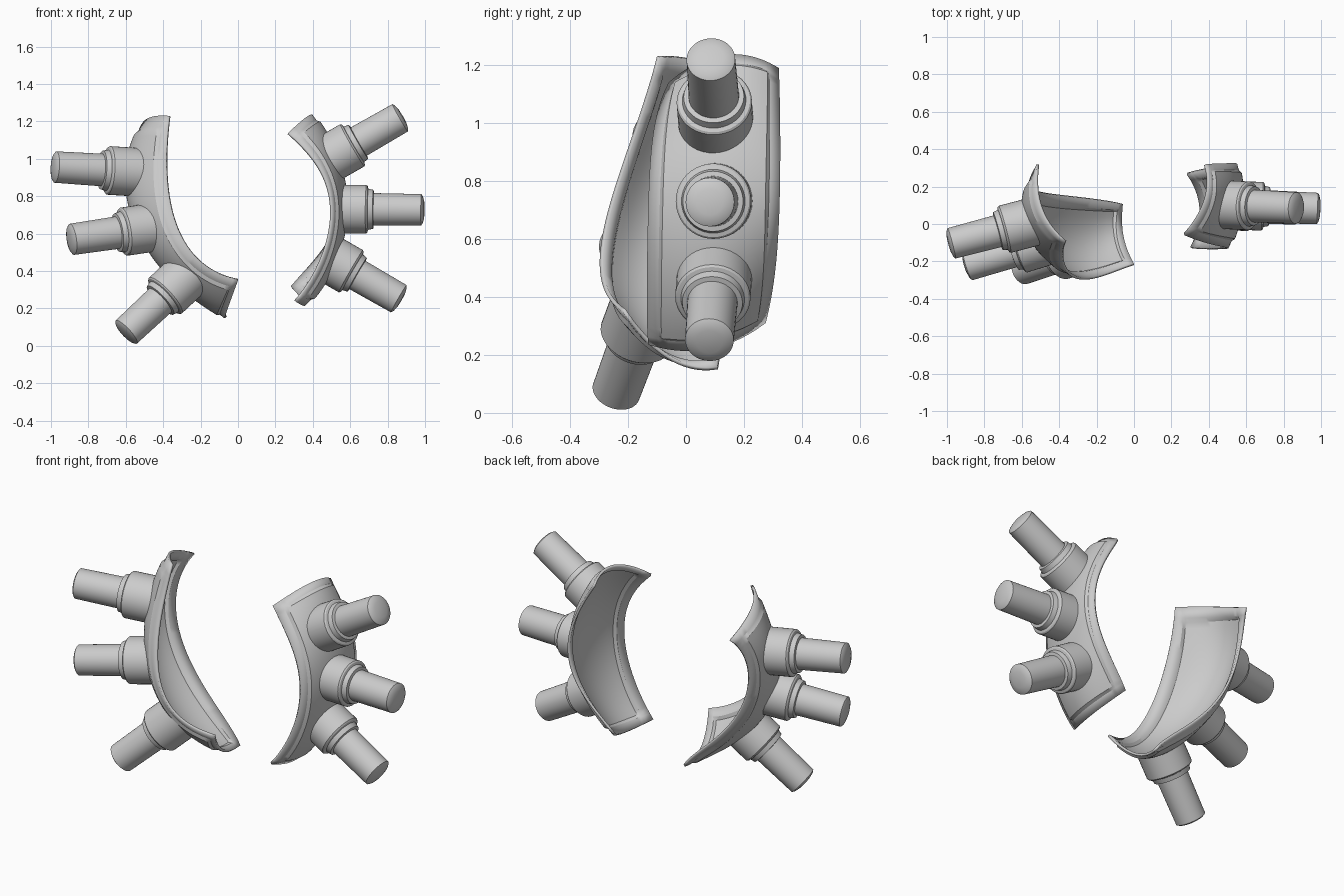
import bpy, bmesh, math
from mathutils import Vector
from mathutils.bvhtree import BVHTree

if "Cube" in bpy.data.objects:
    bpy.data.objects.remove(bpy.data.objects["Cube"])


def lagrange(pts, t):
    """Smooth curve through evenly spaced points."""
    n = len(pts) - 1
    out = Vector((0, 0, 0))
    for i, p in enumerate(pts):
        w = 1.0
        for j in range(n + 1):
            if j != i:
                w *= (t * n - j) / (i - j)
        out += w * Vector(p)
    return out


def finish(name, bm, angle):
    me = bpy.data.meshes.new(name)
    bm.to_mesh(me)
    bm.free()
    ob = bpy.data.objects.new(name, me)
    bpy.context.collection.objects.link(ob)
    bpy.ops.object.select_all(action='DESELECT')
    ob.select_set(True)
    bpy.context.view_layer.objects.active = ob
    bpy.ops.object.shade_smooth_by_angle(angle=math.radians(angle))
    return ob


def cuts(rim, step, n):
    a = rim + step
    mid = [a + (1 - 2 * a) * i / n for i in range(n + 1)]
    return [0, rim] + mid + [1 - rim, 1]


def shell(name, front, spine, back, outward):
    """Cupped plate lofted through three long curves, with a stepped rim."""
    out = Vector(outward)
    us, vs = cuts(0.038, 0.015, 36), cuts(0.085, 0.032, 18)

    def pos(u, v):
        return lagrange([lagrange(c, u) for c in (front, spine, back)], v)

    bm = bmesh.new()
    grid = []
    for i, u in enumerate(us):
        row = []
        for j, v in enumerate(vs):
            p = pos(u, v)
            if 1 < i < len(us) - 2 and 1 < j < len(vs) - 2:
                n = (pos(u + .01, v) - pos(u - .01, v)).cross(
                    pos(u, v + .01) - pos(u, v - .01)).normalized()
                p += n * (0.012 if n.dot(out) > 0 else -0.012)
            row.append(bm.verts.new(p))
        grid.append(row)
    for a, b in zip(grid, grid[1:]):
        for j in range(len(vs) - 1):
            bm.faces.new((a[j], a[j + 1], b[j + 1], b[j]))
    bm.normal_update()
    if sum((f.normal for f in bm.faces), Vector()).dot(out) < 0:
        bmesh.ops.reverse_faces(bm, faces=bm.faces[:])
    tree = BVHTree.FromBMesh(bm)
    ob = finish(name, bm, 30)
    mod = ob.modifiers.new("thickness", 'SOLIDIFY')
    mod.thickness = 0.014
    mod.offset = -1
    return tree


# Post profile: radius, distance measured back from the tip
POST = [(0, 0), (.045, .003), (.072, .010), (.084, .018),
        (.087, .272), (.104, .275), (.110, .302),
        (.124, .306), (.130, .313), (.130, .44)]


def post(name, tip, direction, tree, segs=40):
    """Turned post whose open base ring is dropped onto the shell surface."""
    d = Vector(direction).normalized()
    rot = d.to_track_quat('Z', 'Y')
    bm = bmesh.new()
    rings = []
    for r, h in POST:
        k = segs if r else 1
        rings.append([bm.verts.new(Vector(tip) + rot @ Vector(
            (r * math.cos(2 * math.pi * i / segs),
             r * math.sin(2 * math.pi * i / segs), -h))) for i in range(k)])
    for v in rings[-1]:
        hit = tree.ray_cast(v.co + d * .11, -d, 0.25)[0]
        if hit:
            v.co = hit - d * .003
    for a, b in zip(rings, rings[1:]):
        for i in range(segs):
            j = (i + 1) % segs
            if len(a) == 1:
                bm.faces.new((a[0], b[i], b[j]))
            else:
                bm.faces.new((a[i], b[i], b[j], a[j]))
    bm.normal_update()
    if bm.faces[:][0].normal.dot(d) < 0:
        bmesh.ops.reverse_faces(bm, faces=bm.faces[:])
    finish(name, bm, 30)


# Right shell and its three fanned posts
right = shell(
    "right_shell",
    [(.27, -.06, 1.14), (.44, -.115, .95), (.505, -.13, .72), (.45, -.135, .46), (.31, -.13, .235)],
    [(.385, .13, 1.235), (.525, .11, 1.0), (.572, .1, .73), (.52, .095, .46), (.36, .08, .22)],
    [(.385, .32, 1.19), (.505, .325, .97), (.55, .323, .73), (.46, .31, .51), (.288, .275, .31)],
    (1, 0, 0))
post("right_post_upper", (.882, .085, 1.228), (.87, -.04, .5), right)
post("right_post_middle", (.998, .082, .727), (1, -.04, -.01), right)
post("right_post_lower", (.875, .08, .243), (.87, -.04, -.5), right)

# Left shell, tilted, and its posts
left = shell(
    "left_shell",
    [(-.37, -.10, 1.23), (-.38, -.215, .87), (-.31, -.292, .59), (-.17, -.28, .42), (0, -.22, .35)],
    [(-.50, .08, 1.205), (-.572, -.02, .88), (-.487, -.09, .56), (-.282, -.10, .31), (-.06, -.06, .185)],
    [(-.52, .32, 1.10), (-.56, .205, .86), (-.46, .165, .58), (-.255, .14, .34), (-.07, .11, .15)],
    (-.8, -.3, -.4))
post("left_post_upper", (-.993, -.108, .957), (-.95, -.25, .06), left)
post("left_post_middle", (-.905, -.225, .567), (-.95, -.29, -.14), left)
post("left_post_lower", (-.610, -.245, .062), (-.29, -.1, -.27), left)
